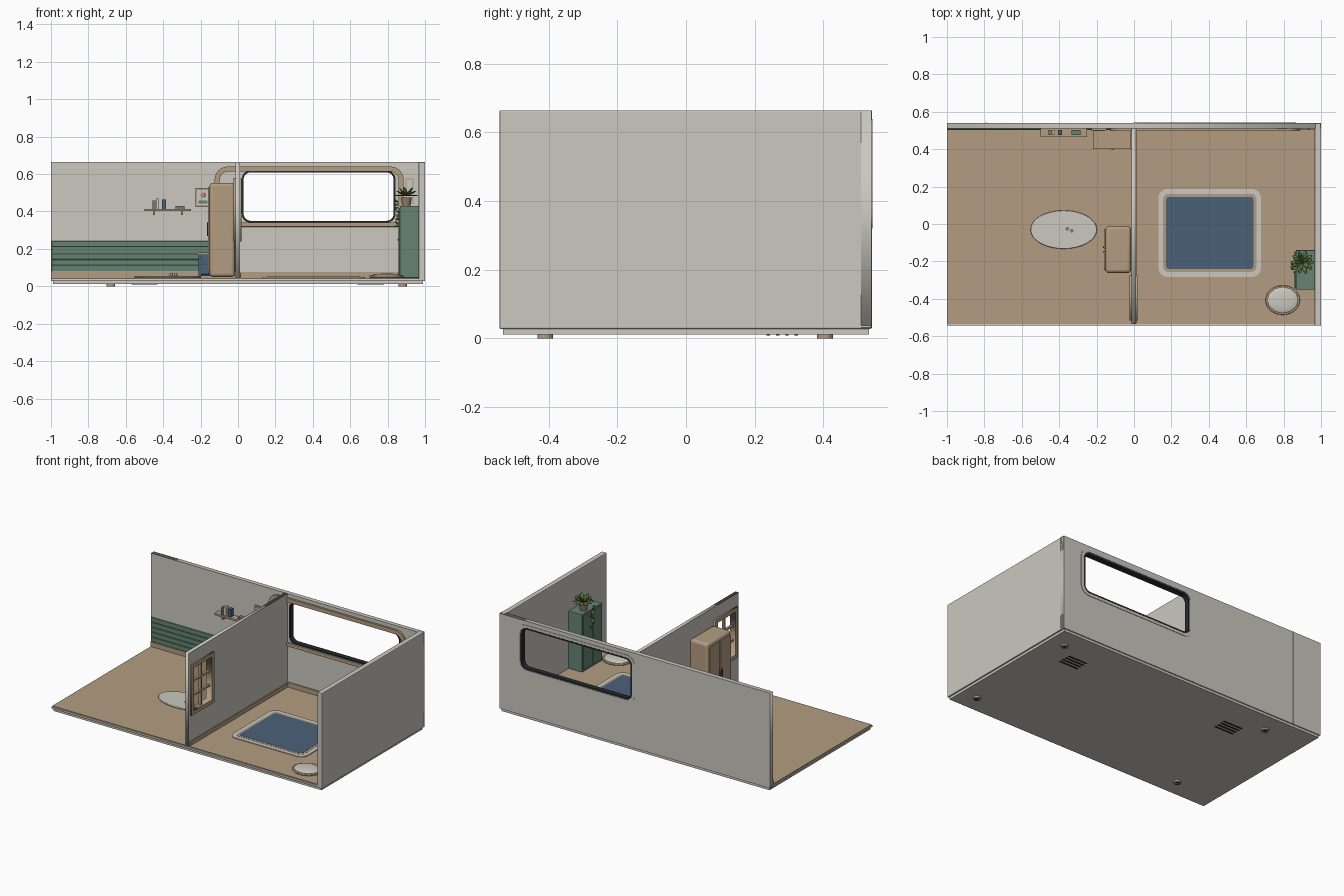
import bpy, math, random
from math import cos, sin, pi, radians

random.seed(4)
if "Cube" in bpy.data.objects:
    bpy.data.objects.remove(bpy.data.objects["Cube"])


def material(name, r, g, b):
    m = bpy.data.materials.new(name)
    m.use_nodes = True
    m.diffuse_color = (r, g, b, 1)
    m.node_tree.nodes["Principled BSDF"].inputs["Base Color"].default_value = (r, g, b, 1)
    return m


CREAM = material("warm cream", 0.60, 0.58, 0.525)
WOOD = material("light wood", 0.45, 0.335, 0.22)
GREEN = material("sage green", 0.13, 0.23, 0.17)
BLUE = material("slate blue", 0.068, 0.12, 0.185)
DARK = material("charcoal", 0.02, 0.024, 0.028)
LEAF = material("leaf green", 0.11, 0.2, 0.05)
POT = material("clay pot", 0.33, 0.22, 0.15)
PINK = material("coral pink", 0.55, 0.25, 0.18)


def finish(name, mat, bevel=0.0, smooth=False, segments=2):
    ob = bpy.context.object
    ob.name = name
    ob.data.materials.clear()
    ob.data.materials.append(mat)
    if bevel:
        mod = ob.modifiers.new("Bevel", 'BEVEL')
        mod.width, mod.segments = bevel, segments
    if smooth:
        bpy.ops.object.shade_smooth_by_angle(angle=radians(35))
    return ob


def box(name, mat, x, y, z, bevel=0.0, segments=2):
    """Box from (low, high) pairs."""
    bpy.ops.mesh.primitive_cube_add(size=1, location=[sum(p) / 2 for p in (x, y, z)])
    bpy.context.object.scale = [p[1] - p[0] for p in (x, y, z)]
    bpy.ops.object.transform_apply(location=False, rotation=False)
    return finish(name, mat, bevel, bevel > 0.01, segments)


def drum(name, mat, loc, r, h, taper=1.0, ry=1.0, bevel=0.0):
    """Upright round body standing on loc."""
    bpy.ops.mesh.primitive_cone_add(vertices=32, radius1=r * taper, radius2=r, depth=h,
                                    location=(loc[0], loc[1], loc[2] + h / 2))
    bpy.context.object.scale.y = ry
    bpy.ops.object.transform_apply(location=False, rotation=False)
    return finish(name, mat, bevel, True)


def ball(name, mat, loc, scale, rot=(0, 0, 0)):
    bpy.ops.mesh.primitive_uv_sphere_add(segments=12, ring_count=8, location=loc, rotation=rot)
    bpy.context.object.scale = scale
    return finish(name, mat, smooth=True)


def rounded(u0, u1, v0, v1, r=0.0):
    """Outline of a rectangle with rounded corners."""
    if r == 0:
        return [(u0, v0), (u1, v0), (u1, v1), (u0, v1)]
    pts = []
    for k, (cu, cv) in enumerate([(u1 - r, v1 - r), (u0 + r, v1 - r), (u0 + r, v0 + r), (u1 - r, v0 + r)]):
        for i in range(9):
            a = (k + i / 8) * pi / 2
            pts.append((cu + r * cos(a), cv + r * sin(a)))
    return pts


TURN = {'x': (pi / 2, 0, pi / 2), 'y': (pi / 2, 0, 0), 'z': (0, 0, 0)}


def plate(name, mat, axis, low, high, *outlines):
    """Flat plate across an axis; outlines after the first are holes."""
    cu = bpy.data.curves.new(name, 'CURVE')
    cu.dimensions, cu.fill_mode, cu.extrude = '2D', 'BOTH', (high - low) / 2
    for pts in outlines:
        sp = cu.splines.new('POLY')
        sp.points.add(len(pts) - 1)
        for p, (u, v) in zip(sp.points, pts):
            p.co = (u, v, 0, 1)
        sp.use_cyclic_u = True
    ob = bpy.data.objects.new(name, cu)
    bpy.context.collection.objects.link(ob)
    ob.rotation_euler = TURN[axis]
    ob.location['xyz'.index(axis)] = (low + high) / 2
    bpy.ops.object.select_all(action='DESELECT')
    ob.select_set(True)
    bpy.context.view_layer.objects.active = ob
    bpy.ops.object.convert(target='MESH')
    return finish(name, mat)


TOP, FLOOR, BACK = 0.664, 0.045, 0.51

# Base slab, floor, feet and underside vents
box("base_lower", CREAM, (-0.99, 0.99), (-0.533, 0.533), (0.012, 0.03))
box("base_slab", CREAM, (-1, 1), (-0.543, 0.54), (0.028, 0.04), 0.003)
box("floor_boards", WOOD, (-0.997, 0.968), (-0.535, 0.512), (0.038, FLOOR))
for x in (-0.68, 0.88):
    for y in (-0.41, 0.405):
        drum("foot", WOOD, (x, y, 0.0), 0.023, 0.013)
        drum("foot_pad", DARK, (x, y, 0.0), 0.014, 0.001)
for x in (-0.5, 0.71):
    for i in range(4):
        y = 0.24 + i * 0.027
        box("vent_slot", DARK, (x - 0.07, x + 0.07), (y - 0.005, y + 0.005), (0.009, 0.013))

# Outer walls, back window opening and partition with its opening
plate("back_wall", CREAM, 'y', BACK, 0.54, rounded(-1, 1, 0.03, TOP),
      rounded(0.022, 0.84, 0.342, 0.617, 0.045))
box("side_wall", CREAM, (0.966, 1), (-0.543, 0.54), (0.03, TOP), 0.004)
plate("partition_wall", CREAM, 'x', -0.014, 0.01, rounded(-0.535, BACK, FLOOR, TOP),
      rounded(-0.495, -0.295, 0.26, 0.56))
for x in (-0.79, 0.0):
    box("wall_seam", CREAM, (x - 0.003, x + 0.003), (0.539, 0.542), (0.03, TOP))

# Back window: dark liner and outside surround
plate("window_liner", DARK, 'y', 0.508, 0.541, rounded(0.02, 0.842, 0.34, 0.619, 0.046),
      rounded(0.03, 0.832, 0.35, 0.609, 0.038))
plate("window_surround", CREAM, 'y', 0.537, 0.543, rounded(0.0, 0.865, 0.32, 0.638, 0.06),
      rounded(0.018, 0.844, 0.338, 0.621, 0.047))

# Wooden arch and sill around the window inside
outer, inner = rounded(-0.125, 0.885, 0.1, 0.64, 0.07), rounded(-0.098, 0.858, 0.1, 0.613, 0.045)
arch = outer[:18] + [(-0.125, 0.32), (-0.098, 0.32)] + inner[:18][::-1] + [(0.858, 0.32), (0.885, 0.32)]
plate("window_arch", WOOD, 'y', 0.497, BACK, arch)
box("window_sill", WOOD, (0.01, 0.87), (0.497, BACK), (0.318, 0.342), 0.003)

# Partition window frame and glazing bars
plate("lattice_frame", WOOD, 'x', -0.024, 0.018, rounded(-0.515, -0.275, 0.24, 0.58),
      rounded(-0.488, -0.302, 0.267, 0.553))
box("lattice_upright", WOOD, (-0.01, 0.006), (-0.401, -0.389), (0.26, 0.56))
for z in (0.362, 0.458):
    box("lattice_bar", WOOD, (-0.01, 0.006), (-0.495, -0.295), (z - 0.006, z + 0.006))

# Skirting boards
for x in ((-0.997, -0.014), (0.01, 0.966)):
    box("back_skirting", WOOD, x, (0.502, BACK), (FLOOR, 0.076))
box("partition_skirting", WOOD, (0.01, 0.016), (-0.53, BACK), (FLOOR, 0.072))

# Green plank panelling in the left room
for i in range(5):
    z = 0.078 + i * 0.033
    box("wainscot_plank", GREEN, (-0.997, -0.014), (0.503, BACK), (z, z + 0.0315), 0.002, 1)

# Wall shelf with books and jars
box("wall_shelf", WOOD, (-0.5, -0.25), (0.465, BACK), (0.402, 0.414))
for x in (-0.45, -0.3):
    box("shelf_bracket", WOOD, (x - 0.005, x + 0.005), (0.475, BACK), (0.38, 0.403))
for x, w, h, mat in ((-0.45, 0.016, 0.045, GREEN), (-0.43, 0.016, 0.055, CREAM),
                     (-0.395, 0.02, 0.05, BLUE), (-0.31, 0.046, 0.015, GREEN)):
    box("shelf_book", mat, (x - w / 2, x + w / 2), (0.475, 0.503), (0.414, 0.414 + h))

# Framed picture and small wall panel
box("picture_frame", WOOD, (-0.228, -0.148), (0.5, BACK), (0.425, 0.525))
box("picture_paper", CREAM, (-0.219, -0.157), (0.498, 0.501), (0.434, 0.516))
ball("picture_sun", PINK, (-0.188, 0.498, 0.488), (0.014, 0.002, 0.014))
box("picture_hill", GREEN, (-0.212, -0.164), (0.4965, 0.499), (0.442, 0.458))
plate("small_wall_frame", WOOD, 'y', 0.502, BACK, rounded(0.895, 0.938, 0.44, 0.575),
      rounded(0.9, 0.933, 0.445, 0.57))

# Blue bedside chest
box("chest_body", BLUE, (-0.212, -0.018), (0.408, 0.502), (0.055, 0.168), 0.003)
box("chest_top", WOOD, (-0.22, -0.015), (0.4, 0.502), (0.168, 0.18))
for z in (0.085, 0.135):
    box("chest_drawer", BLUE, (-0.2, -0.03), (0.403, 0.41), (z - 0.021, z + 0.021), 0.002)
    ball("chest_knob", WOOD, (-0.115, 0.4, z), (0.006, 0.006, 0.006))

# Tall rounded wardrobe with doors facing the left room
box("wardrobe_body", WOOD, (-0.152, -0.016), (-0.262, -0.012), (0.05, 0.553), 0.018, 4)
for y in (-0.194, -0.08):
    box("wardrobe_door", WOOD, (-0.161, -0.15), (y - 0.054, y + 0.054), (0.075, 0.53), 0.004)
for y in (-0.15, -0.124):
    box("wardrobe_handle", DARK, (-0.165, -0.16), (y - 0.003, y + 0.003), (0.27, 0.34))

# Oval rug with a small tea set
drum("oval_rug", CREAM, (-0.376, -0.03, FLOOR), 0.178, 0.01, ry=0.58, bevel=0.003)
drum("tea_tray", CREAM, (-0.345, -0.03, 0.055), 0.026, 0.003)
for dx, dy in ((-0.012, 0.004), (0.012, -0.006)):
    drum("tea_cup", CREAM, (-0.345 + dx, -0.03 + dy, 0.058), 0.009, 0.013, 0.7)
    drum("tea", POT, (-0.345 + dx, -0.03 + dy, 0.07), 0.007, 0.0015)

# Large rug with bands
layers = ((0.0, CREAM, "rug_border"), (0.026, WOOD, "rug_band"), (0.042, BLUE, "rug_centre"))
for i, (d, mat, name) in enumerate(layers):
    plate(name, mat, 'z', FLOOR, 0.05 + i * 0.001,
          rounded(0.13 + d, 0.68 - d, -0.283 + d, 0.187 - d, 0.05 - d * 0.8))

# Round floor cushion
drum("cushion_base", WOOD, (0.795, -0.407, FLOOR), 0.092, 0.012, ry=0.86, bevel=0.003)
ball("floor_cushion", CREAM, (0.795, -0.407, 0.056), (0.084, 0.071, 0.012))

# Green cupboard beside the side wall
box("cupboard_body", GREEN, (0.865, 0.966), (-0.35, -0.14), (FLOOR, 0.43), 0.003)
for y in (-0.296, -0.194):
    box("cupboard_door", GREEN, (0.859, 0.866), (y - 0.048, y + 0.048), (0.06, 0.418), 0.002)
    ball("cupboard_knob", WOOD, (0.857, -0.245 + (y + 0.245) * 0.25, 0.25), (0.005, 0.005, 0.005))

# Potted plant with leaves and a trailing vine
drum("plant_pot", POT, (0.9, -0.205, 0.43), 0.03, 0.045, 0.7)
drum("plant_soil", DARK, (0.9, -0.205, 0.474), 0.026, 0.002)
for ring, (count, tilt, reach) in enumerate(((10, 0.05, 0.036), (8, -0.5, 0.03), (5, -1.0, 0.024))):
    for i in range(count):
        a = 2 * pi * i / count + ring * 0.3
        ball("plant_leaf", LEAF, (0.9 + reach * cos(a), -0.205 + reach * sin(a), 0.486 + ring * 0.01),
             (0.028, 0.011, 0.003), (0, tilt, a))
for i in range(8):
    ball("vine_leaf", LEAF, (0.851 + random.uniform(-0.006, 0.004), -0.225 + random.uniform(-0.015, 0.015),
                             0.455 - i * 0.019), (0.011, 0.009, 0.005), (0, 0.7 * (-1) ** i, i))
